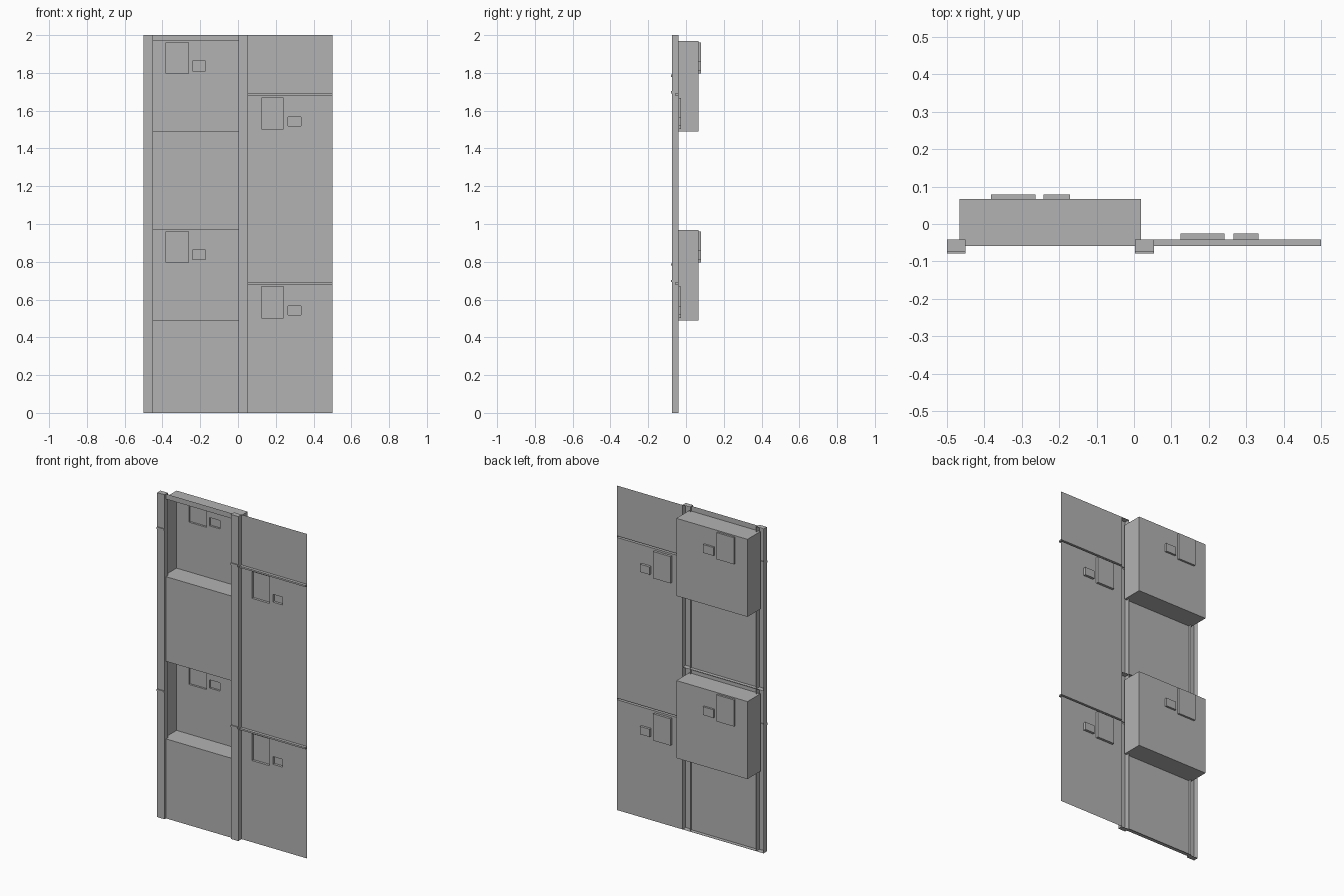
import bpy, bmesh

if "Cube" in bpy.data.objects:
    bpy.data.objects.remove(bpy.data.objects["Cube"])

# Depths (y) of the facade layers
PILLAR, RING, LEFT, BACK = -0.073, -0.079, -0.059, -0.041
NICHE, NICHE_WIN, RIGHT_WIN = 0.067, 0.079, -0.026
LX0, LX1 = -0.45, 0.003      # left bay
RX0, RX1 = 0.053, 0.5        # right bay
LIP = 0.004                  # small step where a storey starts

grey = bpy.data.materials.new("dark_grey")
grey.diffuse_color = (0.45, 0.45, 0.45, 1)
grey.use_nodes = True
grey.node_tree.nodes["Principled BSDF"].inputs["Base Color"].default_value = grey.diffuse_color


def finish(name, bm):
    bmesh.ops.remove_doubles(bm, verts=bm.verts, dist=1e-5)
    mesh = bpy.data.meshes.new(name)
    bm.to_mesh(mesh)
    bm.free()
    mesh.materials.append(grey)
    ob = bpy.data.objects.new(name, mesh)
    bpy.context.collection.objects.link(ob)
    return ob


def quad(bm, *pts):
    bm.faces.new([bm.verts.new(p) for p in pts])


def sheet(bm, rect, y, holes=()):
    """Flat front-facing wall with rectangular holes."""
    x0, x1, z0, z1 = rect
    xs = sorted({x0, x1, *[v for h in holes for v in h[:2]]})
    zs = sorted({z0, z1, *[v for h in holes for v in h[2:]]})
    for a, b in zip(xs, xs[1:]):
        for c, d in zip(zs, zs[1:]):
            mx, mz = (a + b) / 2, (c + d) / 2
            if any(h[0] < mx < h[1] and h[2] < mz < h[3] for h in holes):
                continue
            quad(bm, (a, y, c), (b, y, c), (b, y, d), (a, y, d))


def reveal(bm, rect, y0, y1):
    """Four side walls between two depths."""
    x0, x1, z0, z1 = rect
    c = [(x0, z0), (x1, z0), (x1, z1), (x0, z1)]
    if y1 < y0:              # projecting parts face outwards
        c.reverse()
    for (ax, az), (bx, bz) in zip(c, c[1:] + c[:1]):
        lo, hi = min(y0, y1), max(y0, y1)
        quad(bm, (ax, lo, az), (ax, hi, az), (bx, hi, bz), (bx, lo, bz))


def pocket(name, rect, y0, y1, holes=()):
    """Open folded box: recessed if y1 > y0, projecting if y1 < y0."""
    bm = bmesh.new()
    reveal(bm, rect, y0, y1)
    sheet(bm, rect, y1, holes)
    return finish(name, bm)


for s in (0, 1):
    # Hollow pillars, open at the back, each with a thin joint band
    for name, x0, x1, zr in (("left_pillar", -0.5, LX0, 0.785),
                             ("centre_pillar", LX1, RX0, 0.698)):
        band = (x0, x1, s + zr - 0.006, s + zr + 0.006)
        pocket(name, (x0, x1, s, s + 1), BACK, PILLAR, [band])
        pocket(name + "_band", band, PILLAR, RING)

    # Left bay: wall with a deep niche holding two window recesses
    z0, z1 = s + LIP * s, s + 1 + LIP * (1 - s)
    bm = bmesh.new()
    sheet(bm, (LX0, LX1, z0, s + 0.490), LEFT)
    sheet(bm, (LX0, LX1, s + 0.968, z1), LEFT)
    # flange running back from the foot of the wall
    for z in {s, s + LIP}:
        quad(bm, (LX0, LEFT, z), (LX1, LEFT, z), (LX1, BACK, z), (LX0, BACK, z))
    finish("left_wall", bm)
    wins = [(-0.382, -0.263, s + 0.796, s + 0.960), (-0.242, -0.171, s + 0.811, s + 0.862)]
    pocket("niche", (-0.466, 0.019, s + 0.490, s + 0.968), LEFT, NICHE, wins)
    for w in wins:
        pocket("niche_window", w, NICHE, NICHE_WIN)

    # Right bay: flat wall with window recesses and a projecting string course
    wins = [(0.124, 0.242, s + 0.503, s + 0.668), (0.266, 0.333, s + 0.518, s + 0.566)]
    course = (RX0, RX1, s + 0.680, s + 0.690)
    bm = bmesh.new()
    sheet(bm, (RX0, RX1, s, s + 1), BACK, wins + [course])
    finish("right_wall", bm)
    for w in wins:
        pocket("right_window", w, BACK, RIGHT_WIN)
    pocket("string_course", course, BACK, LEFT)
